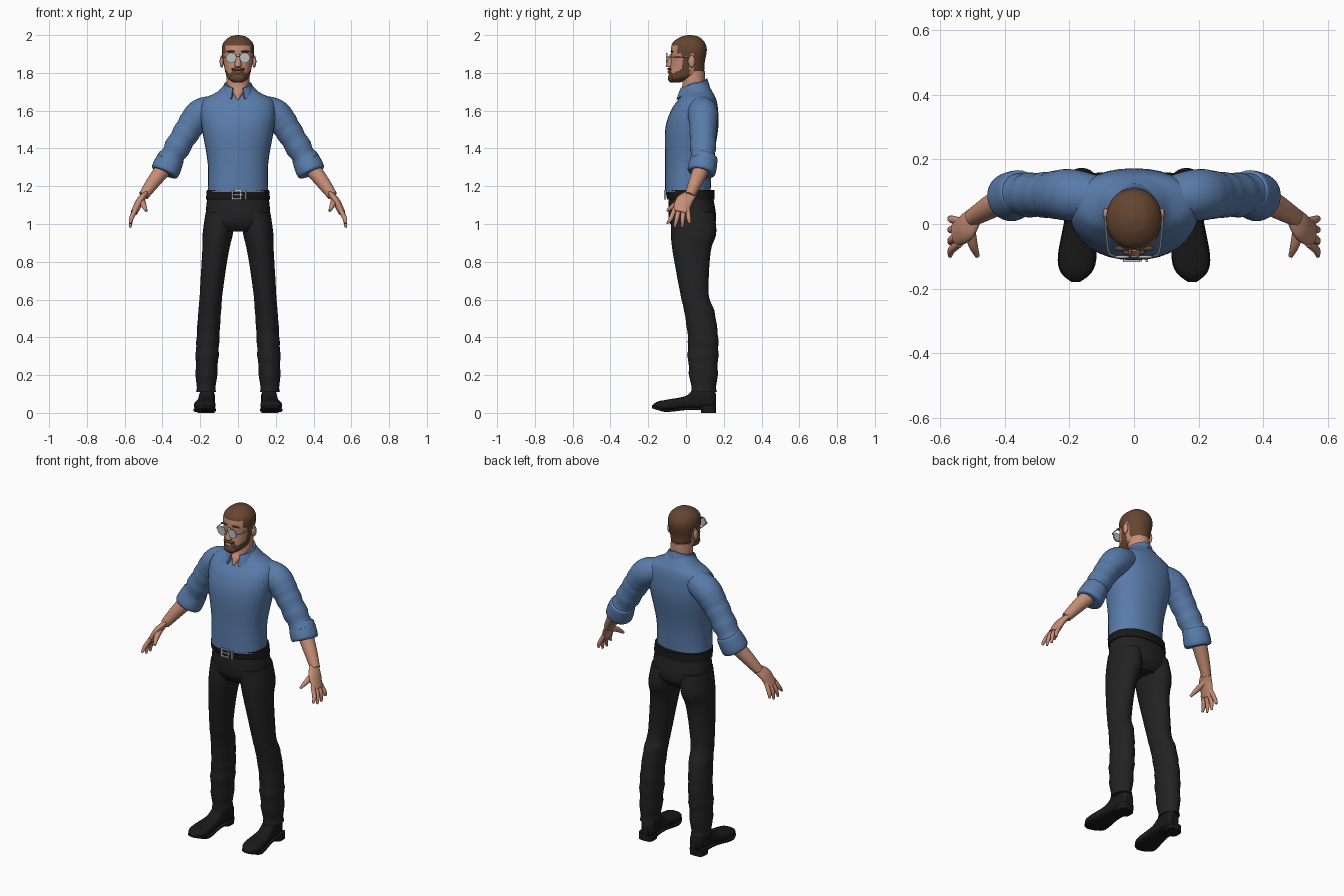
import bpy, bmesh, math
from mathutils import Vector

cube = bpy.data.objects.get("Cube")
if cube:
    bpy.data.objects.remove(cube)

parts = []


def material(name, red, green, blue):
    mat = bpy.data.materials.new(name)
    mat.use_nodes = True
    colour = (red, green, blue, 1)
    mat.diffuse_color = colour
    shader = mat.node_tree.nodes["Principled BSDF"]
    shader.inputs["Base Color"].default_value = colour
    shader.inputs["Roughness"].default_value = .7
    return mat


shirt_blue = material("blue cloth", .1, .2, .4)
skin = material("skin", .56, .27, .18)
hair_brown = material("brown hair", .13, .06, .03)
black_cloth = material("black cloth", .016, .016, .016)
black_leather = material("black leather", .01, .01, .01)
silver = material("silver metal", .55, .55, .55)
glass = material("pale glass", .5, .53, .55)
tooth_white = material("tooth white", .75, .7, .65)


def finish(name, bm, materials, mirror=False, colour_rule=None):
    """Turn a bmesh into a part, optionally mirrored and coloured by a rule."""
    bmesh.ops.recalc_face_normals(bm, faces=bm.faces)
    if colour_rule:
        for face in bm.faces:
            face.material_index = colour_rule(face.calc_center_median())
    mesh = bpy.data.meshes.new(name)
    bm.to_mesh(mesh)
    bm.free()
    for mat in materials:
        mesh.materials.append(mat)
    part = bpy.data.objects.new(name, mesh)
    bpy.context.collection.objects.link(part)
    if mirror:
        part.modifiers.new("Mirror", 'MIRROR')
    parts.append(part)


def smooth_path(rows, steps):
    """Catmull-Rom interpolation through rows of numbers."""
    last = len(rows) - 1
    path = []
    for i in range(last):
        before, start, end, after = [rows[max(0, min(last, i + k))] for k in (-1, 0, 1, 2)]
        for step in range(steps):
            t = step / steps
            path.append([])
            for a, b, c, d in zip(before, start, end, after):
                slope_in, slope_out = (c - a) / 2, (d - b) / 2
                bend = (c - b) * (3 - 2 * t) * t * t
                path[-1].append(b + bend + slope_in * t * (1 - t) ** 2 - slope_out * t * t * (1 - t))
    return path + [list(rows[last])]


def loft(frames, sides=32, square=1, ripple=0):
    """Join rings given as (centre, half axis, half axis); ripples grow towards the end."""
    bm = bmesh.new()
    rings = []
    for i, (centre, across, along) in enumerate(frames):
        swell = 1 + ripple * math.sin(2 * i) * (i / len(frames)) ** 3
        ring = []
        for k in range(sides):
            angle = math.tau * k / sides
            u, v = [math.copysign(abs(w) ** square, w) for w in (math.cos(angle), math.sin(angle))]
            ring.append(bm.verts.new(centre + (across * u + along * v) * swell))
        rings.append(ring)
    for low, high in zip(rings, rings[1:]):
        for k in range(sides):
            bm.faces.new((low[k - 1], low[k], high[k], high[k - 1]))
    bm.faces.new(rings[0])
    bm.faces.new(rings[-1])
    return bm


def stack(name, rows, materials, mirror=False, colour_rule=None, steps=5, x_rule=lambda z: 0, **style):
    """Level rings, from rows of (z, half width, front y, back y)."""
    frames = []
    for z, width, front, back in smooth_path(rows, steps):
        centre = Vector((x_rule(z), (front + back) / 2, z))
        frames.append((centre, Vector((width, 0, 0)), Vector((0, (back - front) / 2, 0))))
    finish(name, loft(frames, **style), materials, mirror, colour_rule)


def limb(name, rows, mat, flat=1, steps=5, **style):
    """A mirrored pair of tubes, from rows of (x, y, z, radius)."""
    path = smooth_path(rows, steps)
    frames = []
    for i, (*centre, radius) in enumerate(path):
        ahead, behind = path[min(i + 1, len(path) - 1)], path[max(i - 1, 0)]
        direction = Vector(ahead[:3]) - Vector(behind[:3])
        across = Vector((0, 1, 0)).cross(direction).normalized()
        along = direction.cross(across).normalized()
        frames.append((Vector(centre), across * radius * flat, along * radius))
    finish(name, loft(frames, **style), [mat], mirror=True)


def solid(name, centre, size, mat, mirror=False, is_ball=False):
    """A box or an ellipsoid; size is the full extent."""
    bm = bmesh.new()
    if is_ball:
        bmesh.ops.create_uvsphere(bm, u_segments=16, v_segments=10, radius=.5)
    else:
        bmesh.ops.create_cube(bm, size=1)
    bmesh.ops.scale(bm, vec=size, verts=bm.verts)
    bmesh.ops.translate(bm, vec=centre, verts=bm.verts)
    finish(name, bm, [mat], mirror)


# Shirt body
stack("shirt", [(1.17, .16, -.11, .13), (1.32, .16, -.11, .14), (1.5, .19, -.11, .17), (1.6, .2, -.08, .17),
                (1.66, .18, -.04, .16), (1.7, .11, -.02, .14), (1.75, .06, 0, .11)], [shirt_blue], square=.9)

# Sleeves with wrinkles, and rolled cuffs
limb("sleeves", [(.12, .08, 1.61, .07), (.2, .09, 1.58, .08), (.27, .09, 1.49, .07), (.37, .09, 1.32, .065)],
     shirt_blue, steps=8, ripple=.12)
cuff_top, cuff_end = Vector((.35, .1, 1.36)), Vector((.39, .08, 1.27))
limb("cuffs", [(*cuff_top.lerp(cuff_end, t), radius) for t, radius in ((0, .06), (.1, .07), (.9, .075), (1, .05))],
     shirt_blue)

# Forearms, palms, thumbs and fingers
limb("forearms", [(.38, .09, 1.31, .045), (.45, .05, 1.22, .036), (.5, .02, 1.15, .027)], skin)
limb("palms", [(.49, .03, 1.16, .03), (.52, -.01, 1.12, .045), (.55, -.03, 1.06, .04)], skin, flat=.45)
limb("thumbs", [(.51, 0, 1.13, .017), (.5, -.06, 1.1, .015), (.485, -.1, 1.07, .007)], skin, sides=12)
for k, finger in enumerate(("index", "middle", "ring", "little")):
    root_y = .023 * k - .06
    tip_y = .04 * k - .1
    tip_z = .98 + .01 * (k - 1.5) ** 2
    limb(finger + "_fingers", [(.54, root_y, 1.08, .012), (.565, (root_y + tip_y) / 2, 1.03, .012),
                               (.57, tip_y, tip_z, .006)], skin, sides=12)

# Trousers
stack("trouser_hips", [(.96, .12, -.05, .12), (1.02, .17, -.09, .16), (1.16, .16, -.09, .14)],
      [black_cloth], square=.9)
stack("trouser_legs", [(1.06, .08, -.08, .15), (.95, .08, -.08, .16), (.85, .07, -.07, .13), (.63, .06, -.03, .12),
                       (.54, .06, -.01, .15), (.4, .06, .01, .17), (.28, .06, .01, .17), (.11, .05, .03, .16)],
      [black_cloth], mirror=True, x_rule=lambda z: .17 - .07 * z * z, ripple=.07)

# Belt with an open buckle
stack("belt", [(1.13, .17, -.1, .15), (1.18, .165, -.11, .15)], [black_leather], square=.9)
buckle = Vector((0, -.112, 1.155))
for side, x in (("right", -.03), ("middle", .015), ("left", .04)):
    solid("buckle_post_" + side, buckle + Vector((x, 0, 0)), (.008, .01, .05), silver)
for side, z in (("top", .022), ("bottom", -.022)):
    solid("buckle_bar_" + side, buckle + Vector((-.008, 0, z)), (.05, .01, .007), silver)
solid("buckle_prong", buckle, (.05, .008, .006), silver)

# Shoes, from heel to toe as (y, half width, bottom, top)
shoe = [(.16, .02, .03, .1), (.13, .04, .02, .13), (.05, .04, .02, .13), (0, .045, .02, .09),
        (-.1, .057, .01, .07), (-.15, .045, .02, .06), (-.18, .01, .03, .04)]


def shoe_part(name, rows, square):
    frames = []
    for y, width, bottom, top in smooth_path(rows, 5):
        centre = Vector((.17 - .06 * y, y, (bottom + top) / 2))
        frames.append((centre, Vector((width, 0, 0)), Vector((0, 0, (top - bottom) / 2))))
    finish(name, loft(frames, square=square), [black_leather], mirror=True)


shoe_part("shoe_uppers", shoe, .8)
shoe_part("shoe_soles", [(y, width + .003, bottom - .005, bottom + .01) for y, width, bottom, top in shoe], .4)
stack("shoe_heels", [(0, .045, .08, .16), (.04, .045, .08, .16)], [black_leather], mirror=True,
      x_rule=lambda z: .17, square=.6)

# Neck, showing in the open collar
stack("neck", [(1.66, .01, -.05, .06), (1.7, .045, -.036, .09), (1.73, .06, -.02, .1), (1.81, .06, -.02, .1)], [skin])

# Folded collar, open at the front with pointed tips
bm = bmesh.new()
sections = []
turns = 24
for i in range(turns + 1):
    t = i / turns
    angle = math.radians(22 + 158 * t)
    point = max(0, 1 - 4 * t)
    top = 1.72 + .05 * t
    low = top - .04 - .02 * point
    outer = .086 + .012 * point
    outline = ((.062, top - .03), (.065, top), (.073, top), (outer, low), (outer - .008, low))
    sections.append([bm.verts.new((r * math.sin(angle), .04 - r * math.cos(angle), z)) for r, z in outline])
for near, far in zip(sections, sections[1:]):
    for k in range(len(near)):
        bm.faces.new((near[k - 1], near[k], far[k], far[k - 1]))
bm.faces.new(sections[0])
finish("collar", bm, [shirt_blue], mirror=True)


# Head, with hair and beard picked by position
def head_colour(spot):
    x, y, z = abs(spot.x), spot.y, spot.z
    crown = z > 1.945 or (y > -.045 and z > 1.9)
    nape = y > .045 and z > 1.795
    jaw_beard = y < .012 and z < 1.8 + .6 * max(0, y + .06)
    sideburn = abs(y) < .02 and z < 1.91
    moustache = x < .036 and y < -.03 and z < 1.83 - x / 4
    return int(crown or nape or jaw_beard or sideburn or moustache)


stack("head", [(1.75, .025, -.08, -.03), (1.77, .053, -.09, .03), (1.8, .066, -.09, .09), (1.86, .078, -.08, .1),
               (1.92, .086, -.08, .11), (1.96, .077, -.07, .1), (1.99, .045, -.03, .07), (2, .01, .01, .03)],
      [skin, hair_brown], colour_rule=head_colour, sides=64, steps=9, square=.95)

# Face details
stack("nose", [(1.83, .012, -.095, -.07), (1.84, .018, -.107, -.07), (1.9, .01, -.085, -.07)], [skin])
solid("moustache", (0, -.088, 1.82), (.07, .022, .016), hair_brown, is_ball=True)
solid("chin_beard", (0, -.076, 1.773), (.08, .04, .05), hair_brown, is_ball=True)
solid("lower_lip", (0, -.091, 1.8), (.036, .012, .01), skin, is_ball=True)
solid("teeth", (0, -.094, 1.807), (.034, .008, .007), tooth_white)
solid("eyebrows", (.037, -.075, 1.913), (.05, .016, .01), hair_brown, mirror=True, is_ball=True)
solid("ears", (.086, .03, 1.86), (.022, .038, .064), skin, mirror=True, is_ball=True)

# Round glasses
for name, mat, radius, depth in (("lens_rims", silver, .027, .002), ("lenses", glass, .024, .004)):
    frames = [(Vector((.036, y, 1.88)), Vector((radius, 0, 0)), Vector((0, 0, radius)))
              for y in (-.102 - depth, -.102 + depth)]
    finish(name, loft(frames), [mat], mirror=True)
solid("glasses_bridge", (0, -.102, 1.886), (.02, .005, .005), silver)
limb("glasses_arms", [(.062, -.1, 1.885, .003), (.08, -.08, 1.885, .003), (.09, .03, 1.885, .003)], silver, sides=8)

# Smooth shading with crisp edges
bpy.ops.object.select_all(action='DESELECT')
for part in parts:
    part.select_set(True)
bpy.context.view_layer.objects.active = parts[0]
bpy.ops.object.shade_smooth_by_angle(angle=math.radians(40))
